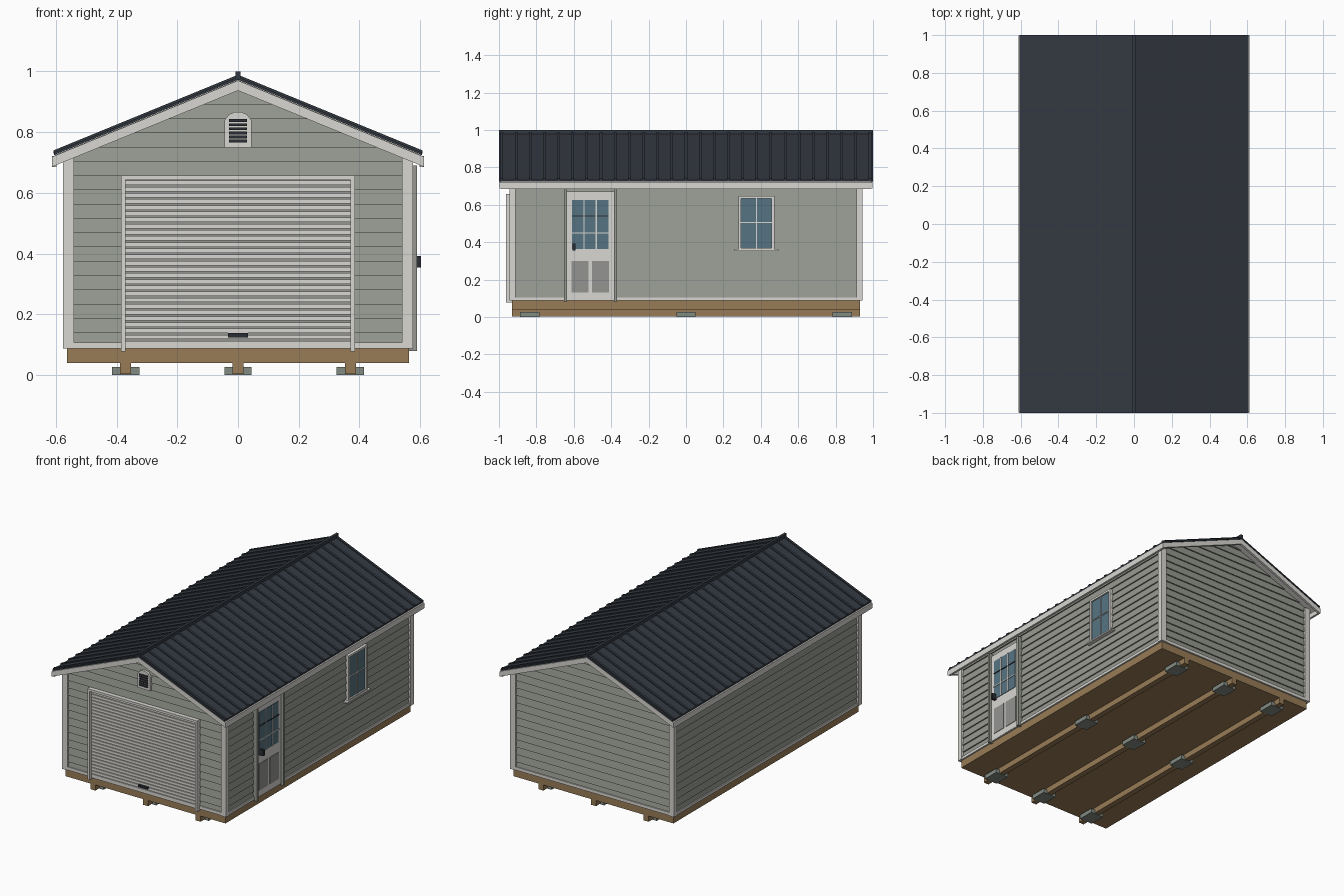
import bpy, bmesh, math

if "Cube" in bpy.data.objects:
    bpy.data.objects.remove(bpy.data.objects["Cube"])


def material(name, rgb):
    m = bpy.data.materials.new(name)
    lin = [((c / 255 + 0.055) / 1.055) ** 2.4 for c in rgb]
    m.diffuse_color = (*lin, 1)
    m.use_nodes = True
    m.node_tree.nodes["Principled BSDF"].inputs["Base Color"].default_value = m.diffuse_color
    return m


SIDING = material("sage grey siding", (150, 153, 144))
TRIM = material("pale trim", (216, 215, 210))
ROOF = material("charcoal metal", (52, 58, 66))
WOOD = material("treated wood", (152, 124, 86))
GLASS = material("blue grey glass", (86, 116, 130))
BLOCK = material("concrete", (130, 138, 130))
DARK = material("dark hardware", (42, 46, 52))
GROOVE = material("groove grey", (148, 148, 145))


def finish(name, bm, mat):
    me = bpy.data.meshes.new(name)
    bm.to_mesh(me)
    bm.free()
    me.materials.append(mat)
    ob = bpy.data.objects.new(name, me)
    bpy.context.collection.objects.link(ob)
    return ob


def add_prism(bm, pts, y0, y1):
    """Extrude an x-z outline along y."""
    a = [bm.verts.new((x, y0, z)) for x, z in pts]
    b = [bm.verts.new((x, y1, z)) for x, z in pts]
    n = len(pts)
    bm.faces.new(a)
    bm.faces.new(b[::-1])
    for i in range(n):
        j = (i + 1) % n
        bm.faces.new((a[i], b[i], b[j], a[j]))


def prisms(name, mat, pts, spans):
    bm = bmesh.new()
    for y0, y1 in spans:
        add_prism(bm, pts, y0, y1)
    bmesh.ops.recalc_face_normals(bm, faces=bm.faces)
    return finish(name, bm, mat)


def boxes(name, mat, items):
    """Each item is x0, x1, y0, y1, z0, z1."""
    bm = bmesh.new()
    for x0, x1, y0, y1, z0, z1 in items:
        add_prism(bm, [(x0, z0), (x1, z0), (x1, z1), (x0, z1)], y0, y1)
    bmesh.ops.recalc_face_normals(bm, faces=bm.faces)
    return finish(name, bm, mat)


SLOPE = 0.41
WX, WY = 0.56, 0.928   # wall planes
S = (-1, 1)


def chevron(half, top, bottom):
    """Gable-shaped band; top and bottom are heights at the ridge."""
    d = SLOPE * half
    return [(-half, bottom - d), (0, bottom), (half, bottom - d),
            (half, top - d), (0, top), (-half, top - d)]


# Skids, blocks and floor
boxes("floor_frame", WOOD, [(-0.563, 0.563, -0.93, 0.93, 0.04, 0.09)])
boxes("skids", WOOD, [(x - .018, x + .018, -0.93, 0.93, 0.004, 0.04) for x in (-.37, 0, .37)])
boxes("foundation_blocks", BLOCK, [(x - .045, x + .045, y - .052, y + .052, 0, 0.027)
                                   for x in (-.37, 0, .37) for y in (-.835, 0, .835)])

# Wall core
RIDGE_IN = 0.958
prisms("wall_core", SIDING, [(-WX, .09), (WX, .09), (WX, RIDGE_IN - SLOPE * WX),
                             (0, RIDGE_IN), (-WX, RIDGE_IN - SLOPE * WX)], [(-WY, WY)])


# Lap siding: tilted boards with a ledge under each
def laps(name, place, half, top, gable):
    bm = bmesh.new()
    pitch, out, z0 = 0.047, 0.008, 0.092

    def w(z):
        return min(half, max(0.0, (RIDGE_IN - z) / SLOPE)) if gable else half

    while z0 < top - 0.004:
        z1 = min(z0 + pitch, top)
        a, b = w(z0), w(z1)
        for quad in ([(-a, out, z0), (a, out, z0), (b, 0, z1), (-b, 0, z1)],
                     [(-a, 0, z0), (a, 0, z0), (a, out, z0), (-a, out, z0)]):
            bm.faces.new([bm.verts.new(place(*p)) for p in quad])
        z0 = z1
    finish(name, bm, SIDING)


laps("front_siding", lambda u, o, z: (u, -WY - o, z), WX, 0.95, True)
laps("back_siding", lambda u, o, z: (-u, WY + o, z), WX, 0.95, True)
laps("right_siding", lambda u, o, z: (WX + o, u, z), WY, 0.725, False)
laps("left_siding", lambda u, o, z: (-WX - o, -u, z), WY, 0.725, False)

# Corner boards and bottom trim
corners = []
for sx in S:
    for sy in S:
        xs = sorted((sx * .54, sx * .577))
        ys = sorted((sy * .912, sy * .944))
        corners.append((*xs, *ys, .088, .725))
boxes("corner_boards", TRIM, corners)
boxes("bottom_trim", TRIM,
      [(-.545, .545, *sorted((s * .92, s * .940)), .088, .108) for s in S] +
      [(*sorted((s * .55, s * .573)), -.915, .915, .088, .105) for s in S])

# Roof: deck, rake and eave boards, metal sheet, ribs, ridge
prisms("roof_deck", TRIM, chevron(.602, .972, .958), [(-.99, .99)])
prisms("rake_boards", TRIM, chevron(.612, .970, .937), [(-.998, -.984), (.984, .998)])
boxes("eave_boards", TRIM, [(*sorted((s * .598, s * .612)), -.99, .99, .685, .721) for s in S])
prisms("roof_sheet", ROOF, chevron(.606, .982, .973), [(-1, 1)])
prisms("roof_ribs", ROOF, chevron(.607, .989, .978),
       [(y - .007, y + .007) for y in (.984 - .0757 * i for i in range(27))])
boxes("ridge_cap", ROOF, [(-.008, .008, -1, 1, .972, 1.0)])

# Roll-up door
boxes("roll_door_back", GROOVE, [(-.372, .372, -.940, -.92, .088, .645)])
pitch = 0.0203
boxes("roll_door_slats", TRIM, [(-.37, .37, -.946, -.938, .088, .112)] +
      [(-.37, .37, -.946, -.938, .118 + i * pitch, .118 + i * pitch + .0145) for i in range(26)])
boxes("roll_door_frame", TRIM,
      [(*sorted((s * .370, s * .386)), -.963, -.92, .078, .657) for s in S] +
      [(-.37, .37, -.963, -.92, .642, .657)])
boxes("roll_door_handle", DARK, [(-.033, .033, -.957, -.944, .124, .138)])

# Gable vent with an arched top
arch = [(-.045, .75), (.045, .75), (.045, .838), (.030, .858), (.012, .866),
        (-.012, .866), (-.030, .858), (-.045, .838)]
prisms("vent_frame", TRIM, arch, [(-.948, -.925)])
boxes("vent_louvres", DARK, [(-.03, .03, -.953, -.945, .766 + i * .0135, .775 + i * .0135)
                             for i in range(6)])

# Side entry door on the right wall
boxes("entry_door", TRIM, [(.55, .574, -.637, -.385, .09, .672)])
boxes("entry_door_casing", SIDING, [(.55, .590, -.652, -.636, .08, .69),
                                    (.55, .590, -.386, -.370, .08, .69)])
boxes("entry_door_glass", GLASS, [(.57, .577, -.61, -.415, .365, .626)])
boxes("entry_door_bars", TRIM,
      [(.57, .581, y - .003, y + .003, .365, .626) for y in (-.545, -.48)] +
      [(.57, .581, -.61, -.415, .447, .453)])
boxes("entry_door_sash_line", DARK, [(.57, .581, -.61, -.415, .537, .543)])
boxes("entry_door_panels", GROOVE, [(.57, .577, -.612, -.522, .13, .30),
                                    (.57, .577, -.502, -.412, .13, .30)])
boxes("entry_door_handle", DARK, [(.57, .603, -.608, -.592, .355, .392)])

# Window on the right wall
boxes("window_glass", GLASS, [(.55, .573, .29, .465, .365, .64)])
boxes("window_frame", TRIM, [(.55, .582, .28, .294, .358, .648), (.55, .582, .458, .472, .358, .648),
                             (.55, .582, .294, .458, .635, .648), (.55, .582, .294, .458, .358, .370),
                             (.55, .578, .373, .379, .37, .635), (.55, .578, .294, .458, .502, .508)])
boxes("window_sill", TRIM, [(.55, .590, .258, .494, .354, .363)])
